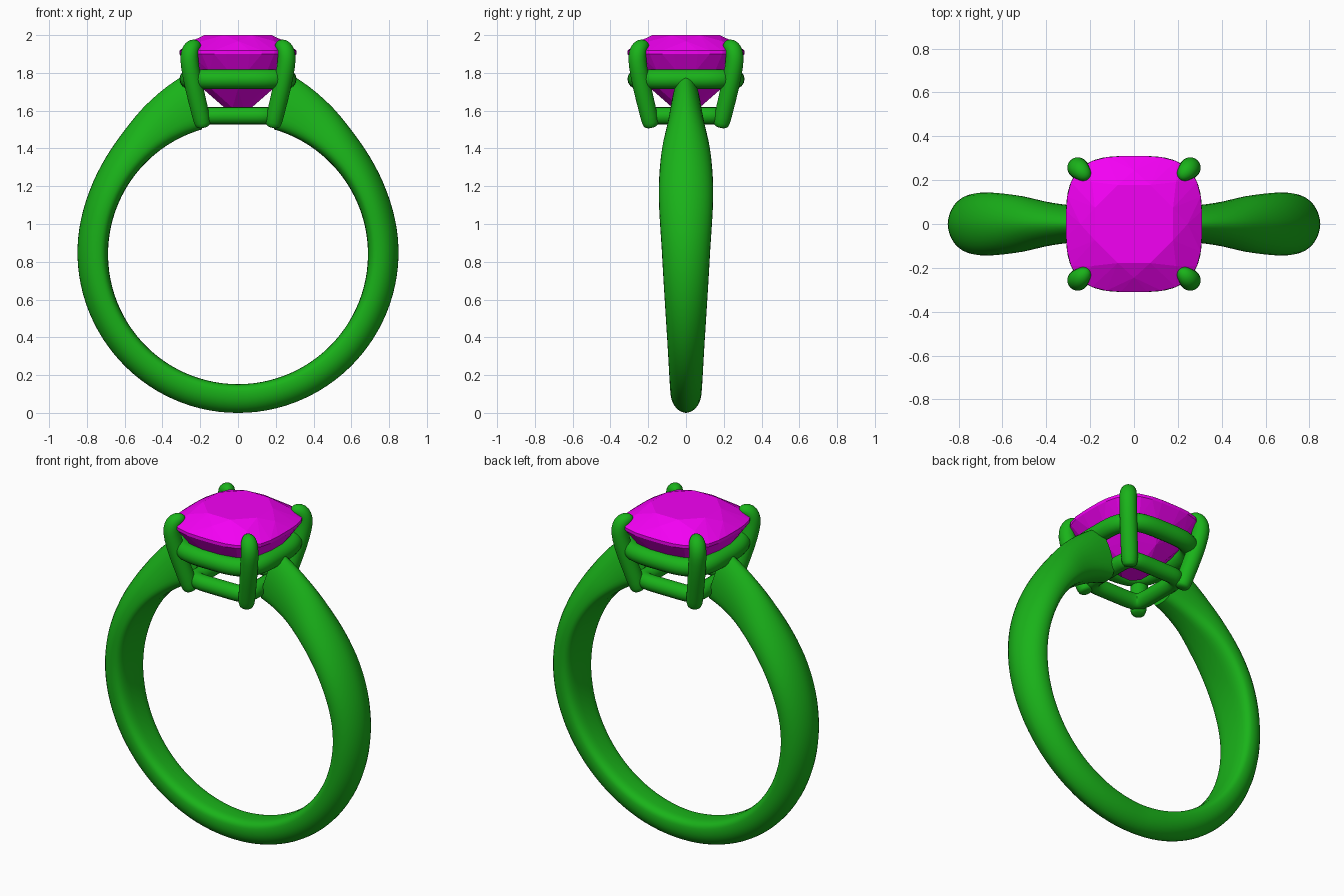
import bpy, bmesh
from math import sin, cos, pi, radians, copysign
from mathutils import Vector

if "Cube" in bpy.data.objects:
    bpy.data.objects.remove(bpy.data.objects["Cube"])


def material(name, rgb):
    m = bpy.data.materials.new(name)
    m.diffuse_color = (*rgb, 1)
    m.use_nodes = True
    m.node_tree.nodes["Principled BSDF"].inputs["Base Color"].default_value = m.diffuse_color
    return m


METAL = material("green_metal", (0.01, 0.45, 0.01))
STONE = material("magenta_stone", (0.9, 0.0, 0.9))


def spow(v, p):
    return copysign(abs(v) ** p, v)


def cushion(half, n, count, z, phase=0.0):
    """Closed superellipse outline."""
    out = []
    for i in range(count):
        a = phase + 2 * pi * i / count
        k = half / (abs(cos(a)) ** n + abs(sin(a)) ** n) ** (1 / n)
        out.append(Vector((k * cos(a), k * sin(a), z)))
    return out


def finish(name, bm, mat, smooth=True):
    bmesh.ops.recalc_face_normals(bm, faces=bm.faces)
    me = bpy.data.meshes.new(name)
    bm.to_mesh(me)
    bm.free()
    ob = bpy.data.objects.new(name, me)
    bpy.context.collection.objects.link(ob)
    me.materials.append(mat)
    for p in me.polygons:
        p.use_smooth = smooth
    return ob


def loft(name, rings, closed=False):
    """Skin a list of equal-sized rings, capping the ends when open."""
    bm = bmesh.new()
    vs = [[bm.verts.new(p) for p in r] for r in rings]
    n = len(vs[0])
    for i in range(len(vs) if closed else len(vs) - 1):
        a, b = vs[i], vs[(i + 1) % len(vs)]
        for j in range(n):
            k = (j + 1) % n
            bm.faces.new((a[j], a[k], b[k], b[j]))
    if not closed:
        bm.faces.new(vs[0])
        bm.faces.new(vs[-1])
    return finish(name, bm, METAL)


def tube(name, path, radii, binormal, closed=False, sides=16):
    """Round tube along a planar path."""
    rings, n = [], len(path)
    for i, p in enumerate(path):
        prev = path[i - 1] if closed or i else p
        nxt = path[(i + 1) % n] if closed or i < n - 1 else p
        side = (nxt - prev).normalized().cross(binormal)
        rings.append([p + radii[i] * (cos(t) * side + sin(t) * binormal)
                      for t in (2 * pi * j / sides for j in range(sides))])
    return loft(name, rings, closed)


def spline(keys, x):
    """Smooth interpolation of (x, values...) keys."""
    i = max(k for k in range(len(keys) - 1) if keys[k][0] <= x or k == 0)
    a, b = keys[i], keys[i + 1]
    p, q = keys[max(i - 1, 0)], keys[min(i + 2, len(keys) - 1)]
    h = b[0] - a[0]
    t = (x - a[0]) / h
    res = []
    for c in range(1, len(a)):
        m0 = (b[c] - p[c]) / (b[0] - p[0]) * h
        m1 = (q[c] - a[c]) / (q[0] - a[0]) * h
        res.append((2*t**3 - 3*t**2 + 1) * a[c] + (t**3 - 2*t**2 + t) * m0
                   + (3*t**2 - 2*t**3) * b[c] + (t**3 - t**2) * m1)
    return res


# Shank: angle from top, outer radius, half width
KEYS = [(16, 0.993, 0.077), (30, 0.935, 0.098), (45, 0.883, 0.13),
        (65, 0.856, 0.144), (90, 0.85, 0.127), (135, 0.842, 0.095),
        (180, 0.84, 0.079)]
CZ, RI = 0.84, 0.688
rings = []
for i in range(97):
    deg = 16 + 328 * i / 96
    ro, w = spline(KEYS, min(deg, 360 - deg))
    ring = []
    for j in range(32):
        t = 2 * pi * j / 32
        if sin(t) >= 0:
            s, y = 0.36 + 0.64 * sin(t), w * spow(cos(t), 1.1)
        else:
            s, y = 0.36 - 0.36 * abs(sin(t)) ** 0.7, w * spow(cos(t), 0.6)
        r = RI + (ro - RI) * s
        ring.append(Vector((r * sin(radians(deg)), y, CZ + r * cos(radians(deg)))))
    rings.append(ring)
loft("shank", rings)
bpy.context.view_layer.objects.active = bpy.data.objects["shank"]
bpy.data.objects["shank"].select_set(True)
bpy.ops.object.shade_smooth_by_angle(angle=radians(50))

# Basket rails
UP = Vector((0, 0, 1))
tube("seat_rail", cushion(0.258, 3.6, 64, 1.767), [0.052] * 64, UP, True)
tube("lower_rail", cushion(0.178, 7, 64, 1.573), [0.046] * 64, UP, True)

# Four prongs: diagonal offset, height, radius
PRONG = [(0.183, 1.511, 0.012), (0.184, 1.515, 0.034), (0.187, 1.53, 0.045),
         (0.205, 1.61, 0.047), (0.235, 1.73, 0.048), (0.256, 1.84, 0.048),
         (0.259, 1.89, 0.048), (0.251, 1.925, 0.046), (0.237, 1.94, 0.042),
         (0.222, 1.942, 0.034), (0.212, 1.941, 0.024), (0.206, 1.94, 0.010)]
for sx, sn in ((1, "right"), (-1, "left")):
    for sy, yn in ((-1, "front"), (1, "back")):
        ob = tube(f"prong_{yn}_{sn}",
                  [Vector((sx * d, sy * d, z)) for d, z, _ in PRONG],
                  [r * 1.02 for *_, r in PRONG],
                  Vector((-sy, sx, 0)).normalized())
        sub = ob.modifiers.new("smooth", "SUBSURF")
        sub.levels = sub.render_levels = 1

# Cushion-cut stone: hull of facet rings
bm = bmesh.new()
E = pi / 8
for half, n, count, z, ph in ((0.185, 2.6, 8, 2.0, E), (0.245, 2.8, 8, 1.968, 0),
                              (0.31, 3.2, 32, 1.918, 0), (0.31, 3.2, 32, 1.9, 0),
                              (0.255, 2.8, 16, 1.81, E / 2),
                              (0.185, 2.5, 8, 1.715, 0), (0.075, 2.2, 8, 1.615, E)):
    for p in cushion(half, n, count, z, ph):
        bm.verts.new(p)
res = bmesh.ops.convex_hull(bm, input=bm.verts)
bmesh.ops.delete(bm, geom=[v for v in bm.verts if not v.link_faces], context="VERTS")
bmesh.ops.dissolve_limit(bm, angle_limit=radians(1), verts=bm.verts, edges=bm.edges)
finish("cushion_stone", bm, STONE, smooth=False)
